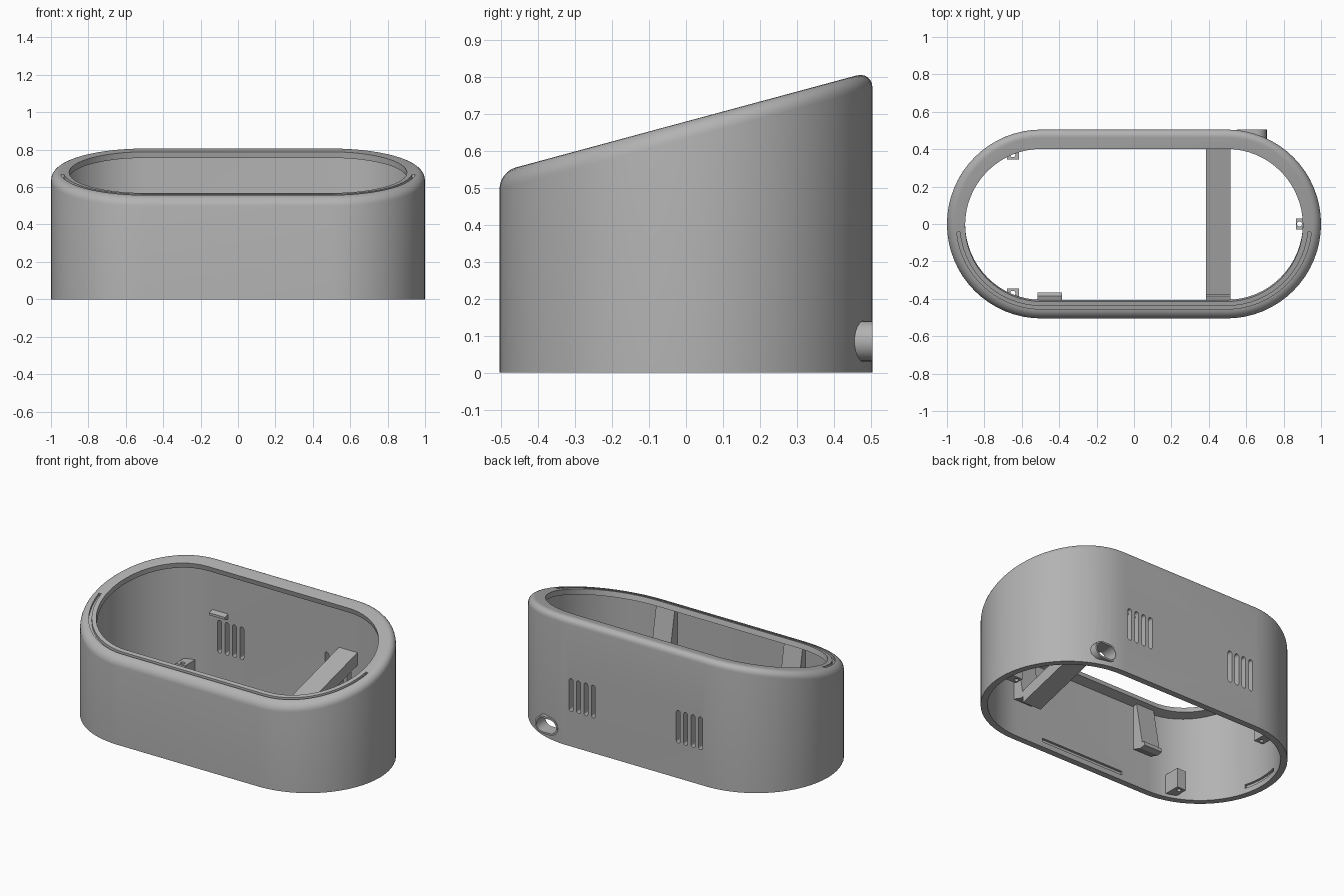
import bpy, bmesh, math
from mathutils import Vector

cube = bpy.data.objects.get("Cube")
if cube:
    bpy.data.objects.remove(cube, do_unlink=True)

grey = bpy.data.materials.new("plain grey")
grey.use_nodes = True
grey.diffuse_color = (0.45, 0.45, 0.45, 1)
grey.node_tree.nodes["Principled BSDF"].inputs["Base Color"].default_value = grey.diffuse_color

SLOPE = 0.27      # tilt of the top rim
STRAIGHT = 0.495  # half length of the straight walls
OUTER, INNER = 0.505, 0.465


def rim_z(y):
    return 0.68 + SLOPE * y


def stadium(half, r, n=32):
    """Rounded slot outline, long axis along the first coordinate."""
    pts = []
    for side in (1, -1):
        for i in range(n + 1):
            a = math.pi * i / n - math.pi / 2
            pts.append((side * (half + r * math.cos(a)), side * r * math.sin(a)))
    return pts


def prism(name, low, high, bevel=0):
    """Solid between two matching loops; the high loop can be rounded."""
    bm = bmesh.new()
    a = [bm.verts.new(p) for p in low]
    b = [bm.verts.new(p) for p in high]
    bm.faces.new(a[::-1])
    cap = bm.faces.new(b)
    for i in range(len(a)):
        j = (i + 1) % len(a)
        bm.faces.new((a[i], a[j], b[j], b[i]))
    bmesh.ops.recalc_face_normals(bm, faces=bm.faces)
    if bevel:
        bmesh.ops.bevel(bm, geom=list(cap.edges), offset=bevel, segments=6,
                        profile=0.5, affect='EDGES')
    mesh = bpy.data.meshes.new(name)
    bm.to_mesh(mesh)
    bm.free()
    mesh.materials.append(grey)
    ob = bpy.data.objects.new(name, mesh)
    bpy.context.collection.objects.link(ob)
    return ob


def along_x(name, profile, x0, x1):
    return prism(name, [(x0, y, z) for y, z in profile], [(x1, y, z) for y, z in profile])


def along_y(name, outline, x, z, y0, y1):
    return prism(name, [(x + u, y0, z + w) for u, w in outline],
                 [(x + u, y1, z + w) for u, w in outline])


def box(name, x0, x1, y0, y1, z0, z1):
    return along_x(name, [(y0, z0), (y1, z0), (y1, z1), (y0, z1)], x0, x1)


def cut(ob, *cutters):
    bpy.context.view_layer.objects.active = ob
    for c in cutters:
        c.hide_render = True
        mod = ob.modifiers.new("cut", 'BOOLEAN')
        mod.operation = 'DIFFERENCE'
        mod.solver = 'EXACT'
        mod.object = c
        bpy.ops.object.modifier_apply(modifier=mod.name)
        bpy.data.objects.remove(c, do_unlink=True)


def smooth(ob):
    bpy.ops.object.select_all(action='DESELECT')
    ob.select_set(True)
    bpy.context.view_layer.objects.active = ob
    bpy.ops.object.shade_smooth_by_angle(angle=math.radians(30))


# Outer body with rounded sloping top
outline = stadium(STRAIGHT, OUTER)
shell = prism("shell", [(x, y, 0) for x, y in outline],
              [(x, y, rim_z(y)) for x, y in outline], bevel=0.045)

# Hollow interior, leaving a thin lip under the rim
inside = stadium(STRAIGHT, INNER)
cut(shell, prism("cavity_cutter", [(x, y, -0.1) for x, y in inside],
                 [(x, y, rim_z(y) - 0.035) for x, y in inside]))

# Opening, square to the sloping rim
hole = stadium(STRAIGHT, 0.408)
d = 0.1
cut(shell, prism("opening_cutter",
                 [(x, y - 0.007 + SLOPE * d, rim_z(y) - d) for x, y in hole],
                 [(x, y - 0.007 - SLOPE * d, rim_z(y) + d) for x, y in hole]))

# Fine groove around the front half of the rim
def front_arc(r):
    return [p for p in stadium(STRAIGHT, r) if p[1] < -0.01]


def sweep_order(pts):
    return sorted(pts, key=lambda p: math.atan2(p[0], -p[1]))


groove = sweep_order(front_arc(0.455)) + sweep_order(front_arc(0.438))[::-1]
cut(shell, prism("groove_cutter", [(x, y, rim_z(y) - 0.018) for x, y in groove],
                 [(x, y, rim_z(y) + 0.1) for x, y in groove]))

# Two groups of four vent slots in the back wall
slot = [(w, u) for u, w in stadium(0.09, 0.014, 8)]
for centre in (-0.377, 0.377):
    for i in range(4):
        cut(shell, along_y("vent_cutter", slot, centre + (i - 1.5) * 0.052, 0.327, 0.4, 0.6))

# Cable port: a short flat tube through the rounded back corner
PORT_X, PORT_Z = 0.63, 0.085
port_hole = stadium(0.025, 0.044, 12)
cut(shell, along_y("port_cutter", port_hole, PORT_X, PORT_Z, 0.3, 0.6))
port = along_y("port_tube", stadium(0.025, 0.055, 12), PORT_X, PORT_Z, 0.415, 0.505)
cut(port, along_y("port_cutter", port_hole, PORT_X, PORT_Z, 0.3, 0.6))

# Snap grooves low on the inner walls
for s in (-1, 1):
    cut(shell, box("snap_cutter", -0.3, 0.3, *sorted((s * 0.44, s * 0.48)), 0.034, 0.058))
arc = [math.radians(a) for a in range(-16, 17, 4)]
for s in (-1, 1):
    ring = [(s * (STRAIGHT + r * math.cos(a)), r * math.sin(a))
            for r, seq in ((0.48, arc), (0.44, arc[::-1])) for a in seq]
    cut(shell, prism("snap_cutter", [(x, y, 0.034) for x, y in ring],
                     [(x, y, 0.058) for x, y in ring]))
smooth(shell)
smooth(port)

# Tapered brackets hanging from the front lip, each with a small hook
wedge = [(-0.475, 0.53), (-0.437, 0.53), (-0.385, 0.25), (-0.365, 0.245),
         (-0.365, 0.222), (-0.40, 0.215), (-0.475, 0.24)]
for name, x in (("left_bracket", 0.45), ("right_bracket", -0.45)):
    along_x(name, wedge, x - 0.065, x + 0.065)

# Sloping cross bar on the left, and the matching rear clip on the right
bar = [(-0.38, 0.28), (0.475, 0.28), (0.475, 0.36), (-0.38, 0.36)]
along_x("cross_bar", [(y, z + SLOPE * y) for y, z in bar], 0.385, 0.515)
clip = [(0.43, 0.465), (0.475, 0.45), (0.475, 0.49), (0.43, 0.48)]
along_x("rear_clip", clip, -0.505, -0.395)

# Screw bosses with vertical holes
bosses = {
    "front_boss": ((-0.68, -0.615, -0.45, -0.345), (-0.648, -0.37)),
    "back_boss": ((-0.68, -0.615, 0.345, 0.45), (-0.648, 0.37)),
    "left_boss": ((0.865, 0.975, -0.03, 0.03), (0.885, 0)),
}
for name, (extent, (hx, hy)) in bosses.items():
    boss = box(name, *extent, 0.02, 0.145)
    ring = [(hx + x, hy + y) for x, y in stadium(0.001, 0.013, 8)]
    cut(boss, prism("screw_cutter", [(x, y, 0) for x, y in ring],
                    [(x, y, 0.2) for x, y in ring]))
